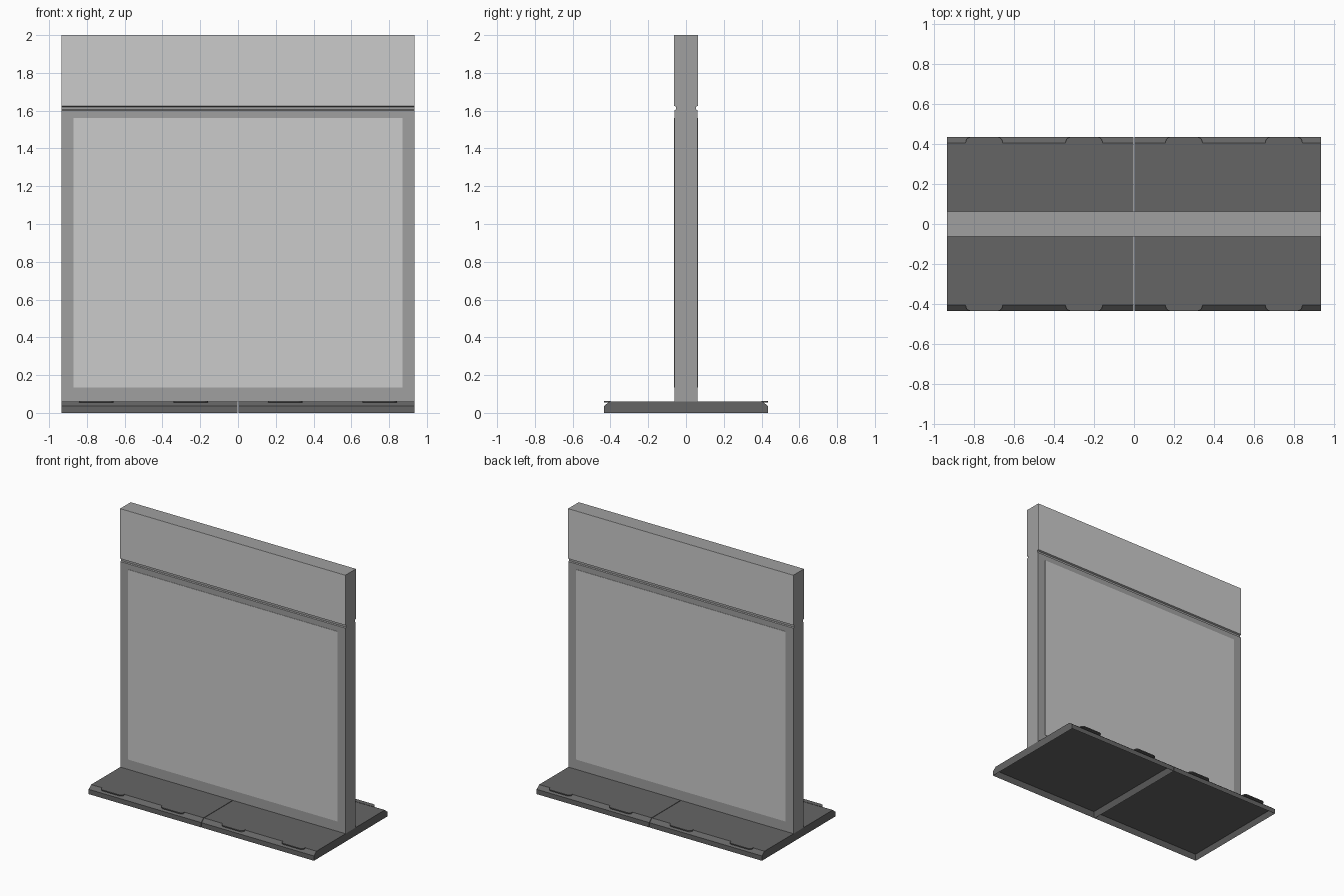
import bpy, bmesh, math

if "Cube" in bpy.data.objects:
    bpy.data.objects.remove(bpy.data.objects["Cube"])


def finish(bm, name, color):
    bmesh.ops.recalc_face_normals(bm, faces=bm.faces)
    mesh = bpy.data.meshes.new(name)
    bm.to_mesh(mesh)
    bm.free()
    obj = bpy.data.objects.new(name, mesh)
    bpy.context.collection.objects.link(obj)
    mat = bpy.data.materials.get(color[0]) or bpy.data.materials.new(color[0])
    mat.diffuse_color = (*[color[1]] * 3, 1)
    mat.use_nodes = True
    mat.node_tree.nodes["Principled BSDF"].inputs["Base Color"].default_value = mat.diffuse_color
    mesh.materials.append(mat)
    return obj


def prism(points, offset):
    """Extrude a closed outline of 3D points along offset."""
    bm = bmesh.new()
    face = bm.faces.new([bm.verts.new(p) for p in points])
    ext = bmesh.ops.extrude_face_region(bm, geom=[face], use_keep_orig=True)
    verts = [g for g in ext["geom"] if isinstance(g, bmesh.types.BMVert)]
    bmesh.ops.translate(bm, verts=verts, vec=offset)
    bmesh.ops.recalc_face_normals(bm, faces=bm.faces)
    return bm


def box(name, x0, x1, y0, y1, z0, z1, color):
    pts = [(x0, y0, z0), (x1, y0, z0), (x1, y1, z0), (x0, y1, z0)]
    return finish(prism(pts, (0, 0, z1 - z0)), name, color)


LIGHT, MID, DARK = ("light_grey", 0.55), ("mid_grey", 0.35), ("dark_grey", 0.13)
W = 0.935

# Upright panel: side profile with a slim groove on each face
half = [(0.0605, 0.06), (0.0605, 1.602), (0.052, 1.606),
        (0.052, 1.620), (0.0605, 1.625), (0.0605, 2.0)]
outline = half + [(-y, z) for y, z in reversed(half)]
finish(prism([(-W, y, z) for y, z in outline], (2 * W, 0, 0)), "upright_panel", MID)

# Slightly raised display sheets and header sheets on both faces
for side, s in (("front", -1), ("back", 1)):
    y0, y1 = sorted((s * 0.060, s * 0.063))
    box(side + "_display", -0.87, 0.87, y0, y1, 0.135, 1.56, LIGHT)
    box(side + "_header", -W, W, y0, y1, 1.625, 2.0, LIGHT)

# Two base trays with chamfered long edges, hollow underneath
edge = [(0.435, 0), (0.435, 0.036), (0.405, 0.06)]
section = edge + [(-y, z) for y, z in reversed(edge)]
for side, x0, x1 in (("left", -W, -0.002), ("right", 0.002, W)):
    bm = prism([(x0, y, z) for y, z in section], (x1 - x0, 0, 0))
    bottom = [f for f in bm.faces if f.normal.z < -0.9]
    bmesh.ops.inset_region(bm, faces=bottom, thickness=0.025)
    bmesh.ops.translate(bm, verts=bottom[0].verts, vec=(0, 0, 0.038))
    finish(bm, side + "_base_tray", DARK)

# Rounded tabs overhanging the chamfers
for side, s in (("front", -1), ("back", 1)):
    for i, cx in enumerate((-0.75, -0.25, 0.25, 0.75)):
        r = 0.025
        pts = [(cx - 0.092, s * 0.40, 0.054), (cx + 0.092, s * 0.40, 0.054)]
        for start, k in ((0, 1), (90, -1)):
            for j in range(5):
                a = math.radians(start + j * 22.5)
                pts.append((cx + k * (0.092 - r) + r * math.cos(a),
                            s * (0.435 - r + r * math.sin(a)), 0.054))
        finish(prism(pts, (0, 0, 0.008)), f"{side}_tab_{i + 1}", DARK)
